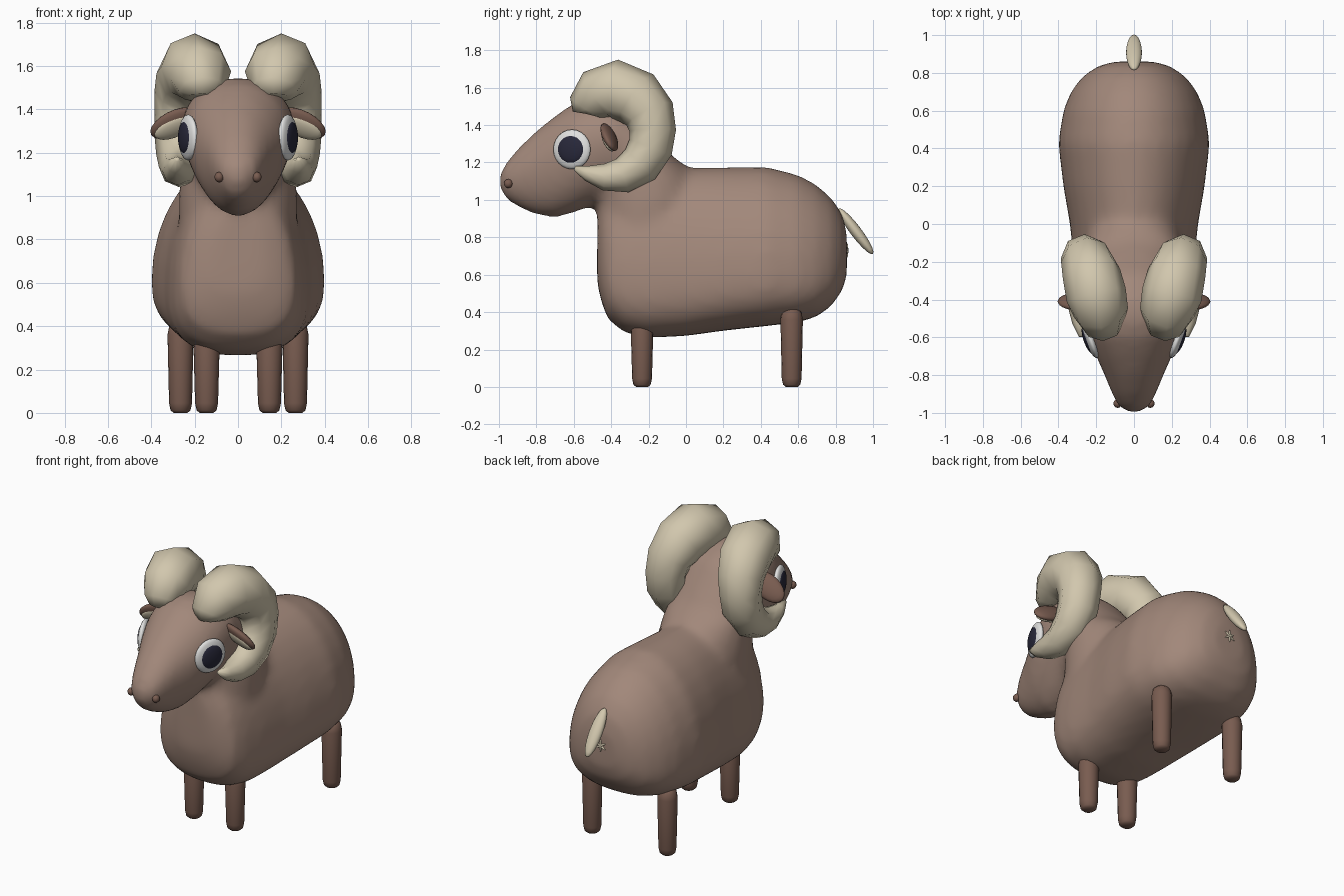
import bpy, bmesh, math
from mathutils import Matrix, Vector

if "Cube" in bpy.data.objects:
    bpy.data.objects.remove(bpy.data.objects["Cube"])


def material(name, rgb):
    m = bpy.data.materials.new(name)
    m.diffuse_color = (*rgb, 1)
    m.use_nodes = True
    m.node_tree.nodes["Principled BSDF"].inputs["Base Color"].default_value = m.diffuse_color
    return m


BROWN = material("wool brown", (0.36, 0.245, 0.195))
DARK = material("leg brown", (0.19, 0.107, 0.08))
HORN = material("horn beige", (0.64, 0.57, 0.42))
WHITE = material("eye white", (0.75, 0.75, 0.74))
BLACK = material("pupil dark", (0.021, 0.021, 0.042))


def finish(name, bm, mat):
    bmesh.ops.recalc_face_normals(bm, faces=bm.faces[:])
    me = bpy.data.meshes.new(name)
    bm.to_mesh(me)
    bm.free()
    me.shade_smooth()
    me.materials.append(mat)
    ob = bpy.data.objects.new(name, me)
    bpy.context.collection.objects.link(ob)
    return ob


def loft(bm, rings):
    """Skin a list of equal point rings and cap both ends."""
    rows = [[bm.verts.new(p) for p in r] for r in rings]
    n = len(rows[0])
    for a, b in zip(rows, rows[1:]):
        for i in range(n):
            j = (i + 1) % n
            bm.faces.new((a[i], a[j], b[j], b[i]))
    bm.faces.new(rows[0])
    bm.faces.new(rows[-1][::-1])


def egg_ring(y, top, bottom, w, widest, low_power, n=32):
    """Upright egg section, widest at a fraction of its height."""
    mid = bottom + widest * (top - bottom)
    pts = []
    for i in range(n):
        a = math.tau * i / n
        c, s = math.cos(a), math.sin(a)
        e = 1 if s >= 0 else 2 / low_power
        x = math.copysign(abs(c) ** e, c) * w
        h = (top - mid) * s if s >= 0 else -(mid - bottom) * abs(s) ** e
        pts.append((x, y, mid + h))
    return pts


def ellipsoid(name, mat, center, axes, radii, side=1, seg=20):
    bm = bmesh.new()
    bmesh.ops.create_uvsphere(bm, u_segments=seg, v_segments=seg // 2, radius=1)
    cols = [Vector(a).normalized() * r for a, r in zip(axes, radii)]
    m = Matrix.Translation(center) @ Matrix(cols).transposed().to_4x4()
    bmesh.ops.transform(bm, matrix=Matrix.Diagonal((side, 1, 1, 1)) @ m, verts=bm.verts)
    return finish(name, bm, mat)


XYZ = ((1, 0, 0), (0, 1, 0), (0, 0, 1))

# Body, neck and head, fused into one soft skin
bm = bmesh.new()
body = [(.86, .82, .60, .10), (.838, .92, .52, .19), (.78, 1.01, .435, .275),
        (.70, 1.08, .375, .335), (.60, 1.135, .345, .375), (.43, 1.178, .325, .402),
        (.20, 1.175, .30, .375), (0, 1.17, .272, .34), (-.20, 1.15, .262, .32),
        (-.33, 1.12, .29, .295), (-.42, 1.06, .365, .26), (-.457, .99, .47, .19),
        (-.475, .92, .56, .11)]
loft(bm, [egg_ring(*s, .33, 2.6) for s in body])
head = [(-1.0, 1.13, 1.06, .03), (-.965, 1.195, 1.005, .085), (-.90, 1.275, .96, .117),
        (-.80, 1.37, .917, .157), (-.70, 1.45, .903, .202), (-.60, 1.518, .93, .237),
        (-.50, 1.548, .97, .257), (-.40, 1.54, 1.0, .26), (-.28, 1.48, 1.05, .23),
        (-.20, 1.38, 1.1, .15)]
loft(bm, [egg_ring(*s, .6, 2) for s in head])
neck = [(.75, -.47, .05, .27), (1.0, -.475, .09, .275), (1.1, -.47, .06, .265),
        (1.18, -.47, 0, .255), (1.25, -.48, -.09, .25), (1.35, -.5, -.17, .24),
        (1.45, -.5, -.25, .2)]
rings = []
for z, front, back, w in neck:
    rings.append([(w * math.cos(math.tau * i / 32),
                   (front + back) / 2 + (back - front) / 2 * math.sin(math.tau * i / 32), z)
                  for i in range(32)])
loft(bm, rings)
skin = finish("body_and_head", bm, BROWN)
rm = skin.modifiers.new("fuse", 'REMESH')
rm.mode = 'VOXEL'
rm.voxel_size = .026
rm.use_smooth_shade = True
sm = skin.modifiers.new("soften", 'SMOOTH')
sm.factor = .5
sm.iterations = 12

# Curled horn path: x, y, z, radius
HORN_PATH = [(.165, -.535, 1.46, .07), (.165, -.53, 1.49, .105), (.175, -.47, 1.56, .143),
             (.20, -.375, 1.59, .157), (.225, -.265, 1.545, .152), (.25, -.195, 1.46, .135),
             (.262, -.178, 1.37, .122), (.265, -.19, 1.28, .118), (.265, -.245, 1.19, .11),
             (.27, -.34, 1.13, .093), (.28, -.44, 1.122, .07), (.285, -.53, 1.143, .04),
             (.28, -.595, 1.17, .012)]

for side, tag in ((1, "right"), (-1, "left")):
    # Horn: eight-sided tapering tube
    bm = bmesh.new()
    rings = []
    for i, (x, y, z, r) in enumerate(HORN_PATH):
        a = Vector(HORN_PATH[max(i - 1, 0)][:3])
        b = Vector(HORN_PATH[min(i + 1, len(HORN_PATH) - 1)][:3])
        t = (b - a).normalized()
        u = (Vector((1, 0, 0)) - t * t.x).normalized()
        v = t.cross(u)
        ring = []
        for k in range(8):
            ang = math.tau * k / 8
            p = Vector((x, y, z)) + r * 1.02 * (u * math.cos(ang) + v * math.sin(ang))
            ring.append((p.x * side, p.y, p.z))
        rings.append(ring)
    loft(bm, rings)
    finish("horn_" + tag, bm, HORN)

    # Eye and pupil, turned a little forward
    n = Vector((.94, -.34, 0))
    frame = ((.34, .94, 0), (0, 0, 1), n)
    eye = Vector((.23, -.61, 1.27))
    ellipsoid("eye_" + tag, WHITE, eye, frame, (.106, .106, .03), side, 24)
    ellipsoid("pupil_" + tag, BLACK, eye + n * .015, frame, (.076, .076, .022), side, 24)

    # Ear with pale inside
    n, up = Vector((0, -.83, -.55)), Vector((0, -.55, .83))
    length = Vector((.94, 0, -.32))
    ear = Vector((.293, -.41, 1.335))
    ellipsoid("ear_" + tag, DARK, ear, (length, up, n), (.118, .074, .03), side)
    ellipsoid("inner_ear_" + tag, HORN, ear + n * .016 - up * .012, (length, up, n),
              (.098, .056, .022), side)

    # Nostril
    ellipsoid("nostril_" + tag, DARK, (.087, -.95, 1.087), XYZ, (.022, .024, .024), side, 12)

    # Legs: front pair closer together than the hind pair
    for part, x, y, top in (("front_leg_", .145, -.235, .36), ("hind_leg_", .265, .565, .42)):
        bm = bmesh.new()
        profile = [(0, .032), (.012, .046), (.045, .053), (top - .06, .06),
                   (top - .02, .052), (top, .03)]
        loft(bm, [[(side * x + r * math.cos(math.tau * k / 16),
                    y + r * math.sin(math.tau * k / 16), z) for k in range(16)]
                  for z, r in profile])
        finish(part + tag, bm, DARK)

# Tail
ellipsoid("tail", HORN, (0, .908, .832), ((1, 0, 0), (0, .8, .6), (0, .6, -.8)),
          (.042, .03, .152))

# Small crossed mark under the tail
for k in range(3):
    a = math.pi * (k / 3 + 1 / 6)
    d, e = (math.cos(a), 0, math.sin(a)), (-math.sin(a), 0, math.cos(a))
    ellipsoid("rump_mark_%d" % (k + 1), HORN, (0, .857, .73), (d, e, (0, 1, 0)),
              (.045, .008, .012), 1, 8)
